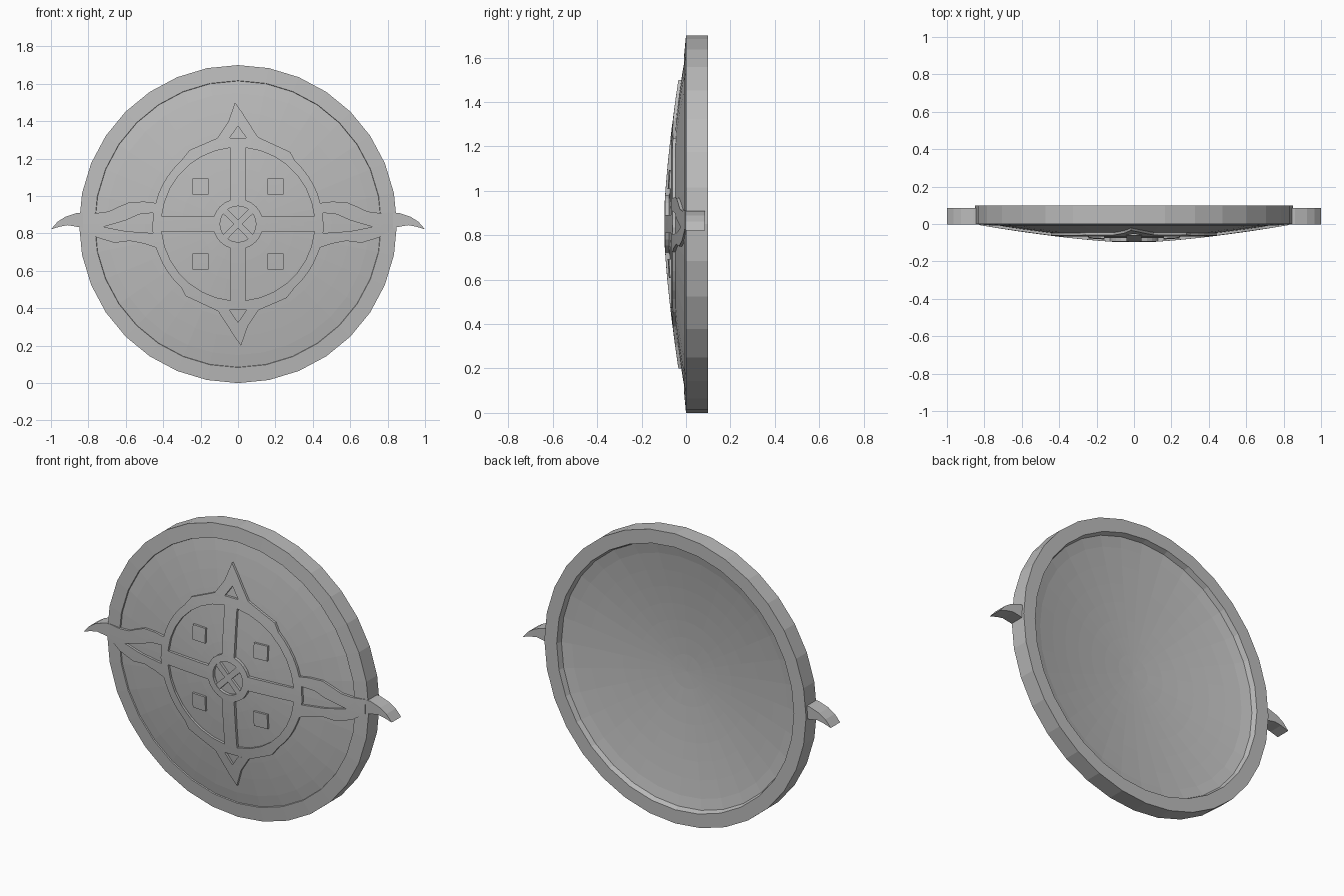
import bpy, bmesh, math
from mathutils import Vector

if "Cube" in bpy.data.objects:
    bpy.data.objects.remove(bpy.data.objects["Cube"])

CZ = 0.85          # height of the shield centre
SIDES = 32

grey = bpy.data.materials.new("steel grey")
grey.diffuse_color = (0.5, 0.5, 0.5, 1)
grey.use_nodes = True
grey.node_tree.nodes["Principled BSDF"].inputs["Base Color"].default_value = grey.diffuse_color


def finish(name, bm):
    bmesh.ops.recalc_face_normals(bm, faces=bm.faces)
    me = bpy.data.meshes.new(name)
    bm.to_mesh(me)
    bm.free()
    me.materials.append(grey)
    ob = bpy.data.objects.new(name, me)
    bpy.context.collection.objects.link(ob)
    return ob


def lathe(name, profile):
    """Turn (radius, y) points round the y axis through the centre."""
    bm = bmesh.new()
    rings = []
    for r, y in profile:
        n = SIDES if r > 0 else 1
        rings.append([bm.verts.new((r * math.sin(2 * math.pi * i / SIDES), y,
                                    CZ + r * math.cos(2 * math.pi * i / SIDES)))
                      for i in range(n)])
    for a, b in zip(rings, rings[1:]):
        for i in range(SIDES):
            j = (i + 1) % SIDES
            loop = [a[i % len(a)], a[j % len(a)], b[j % len(b)], b[i % len(b)]]
            bm.faces.new(list(dict.fromkeys(loop)))
    return finish(name, bm)


def dome(r):
    return -0.08 * (1 - min(1, r / 0.78) ** 1.7)


def relief(r):
    return -0.1 * (1 - min(1, r / 0.86) ** 1.5)


def plate(name, outlines, front, back, grid=0.07):
    """Fill (x, z) outlines, holes included, bend to front(r), thicken to back(r)."""
    cu = bpy.data.curves.new(name, 'CURVE')
    cu.dimensions = '2D'
    cu.fill_mode = 'BOTH'
    for pts in outlines:
        sp = cu.splines.new('POLY')
        sp.points.add(len(pts) - 1)
        for p, (x, z) in zip(sp.points, pts):
            p.co = (x, z, 0, 1)
        sp.use_cyclic_u = True
    tmp = bpy.data.objects.new(name, cu)
    bpy.context.collection.objects.link(tmp)
    me = bpy.data.meshes.new_from_object(
        tmp.evaluated_get(bpy.context.evaluated_depsgraph_get()))
    bpy.data.objects.remove(tmp)
    bm = bmesh.new()
    bm.from_mesh(me)
    bmesh.ops.remove_doubles(bm, verts=bm.verts, dist=1e-4)
    for axis in ((1, 0, 0), (0, 1, 0)):
        for k in range(-14, 15):
            bmesh.ops.bisect_plane(bm, geom=bm.verts[:] + bm.edges[:] + bm.faces[:],
                                   plane_co=Vector(axis) * (k * grid + 0.003),
                                   plane_no=axis)
    bmesh.ops.triangulate(bm, faces=bm.faces)
    top = bm.verts[:]
    geo = bmesh.ops.extrude_face_region(bm, geom=bm.faces[:], use_keep_orig=True)['geom']
    low = [v for v in geo if isinstance(v, bmesh.types.BMVert)]
    for verts, f in ((top, front), (low, back)):
        for v in verts:
            x, z = v.co.x, v.co.y
            v.co = (x, f(math.hypot(x, z)), CZ + z)
    return finish(name, bm)


def arc(r, a0, a1, n):
    return [(r * math.cos(math.radians(a0 + (a1 - a0) * i / n)),
             r * math.sin(math.radians(a0 + (a1 - a0) * i / n))) for i in range(n + 1)]


def mirror_x(pts):
    return [(-x, z) for x, z in reversed(pts)]


def turned(pts):
    return [(-x, -z) for x, z in pts]


# Shield body: domed front, raised rim, hollow back
steps = [0, .1, .2, .3, .4, .5, .6, .7]
body = [(r, dome(r)) for r in steps] + [
    (.765, -.001), (.767, -.008), (.85, 0), (.85, .1), (.77, .1), (.76, .07)]
body += [(r, dome(r) + .07) for r in reversed(steps)]
lathe("shield_body", body)

# Emblem: outer ring outline with two side horns and two spikes
horn = [(.44, -.125), (.50, -.105), (.578, -.09), (.66, -.1), (.754, -.072),
        (.83, -.021), (.83, .062), (.754, .059), (.69, .068), (.64, .092),
        (.578, .118), (.50, .12), (.44, .113)]
spike = [(.28, .385), (.107, .465), (.055, .545), (.02, .6), (-.016, .65),
         (-.053, .545), (-.11, .46), (-.26, .395)]
side = arc(.455, 21, 48, 4)
lower = turned(mirror_x(side))
outer = (horn + side + spike + mirror_x(side) + mirror_x(horn)
         + turned(side) + turned(spike) + lower)

# Four open quarters between ring, hub and cross bars
a_out = math.degrees(math.asin(.04 / .41))
a_in = math.degrees(math.asin(.04 / .135))
holes = [arc(.41, q + a_out, q + 90 - a_out, 7) + arc(.135, q + 90 - a_in, q + a_in, 4)
         for q in (0, 90, 180, 270)]
# Hub opening, horn slots and spike triangles
holes.append(arc(.096, 0, 345, 23))
slot = [(.455, .06), (.53, .052), (.60, .02), (.72, -.015), (.60, -.038),
        (.455, -.048), (.46, -.015), (.455, .02)]
tri = [(0, .525), (-.045, .46), (.045, .46)]
holes += [slot, mirror_x(slot), tri, turned(tri)]
plate("emblem", [outer] + holes, relief, lambda r: dome(r) + .012)

# Horn tips standing out beyond the rim
tip = [(.81, -.03), (.84, -.018), (.91, -.006), (.95, -.013), (1.0, -.028),
       (.965, .012), (.925, .038), (.86, .06), (.81, .06)]
for name, pts in (("horn_tip_right", tip), ("horn_tip_left", mirror_x(tip))):
    plate(name, [pts], lambda r: -.002, lambda r: .085)

# Small square studs in the quarters
for n, (sx, sz) in enumerate(((1, 1), (-1, 1), (-1, -1), (1, -1))):
    pts = [(sx * .2 + dx * .043, sz * .2 + dz * .043)
           for dx, dz in ((-1, -1), (1, -1), (1, 1), (-1, 1))]
    plate(f"stud_{n + 1}", [pts], lambda r: dome(r) - .012, lambda r: dome(r) + .01)

# Diagonal cross inside the hub
cross = []
for k in range(4):
    a = 45 + 90 * k
    cross += arc(.098, a - 10, a + 10, 1)
    cross += arc(.022, a + 45, a + 45, 1)[:1]
plate("hub_cross", [cross], lambda r: -.094, lambda r: -.07)
